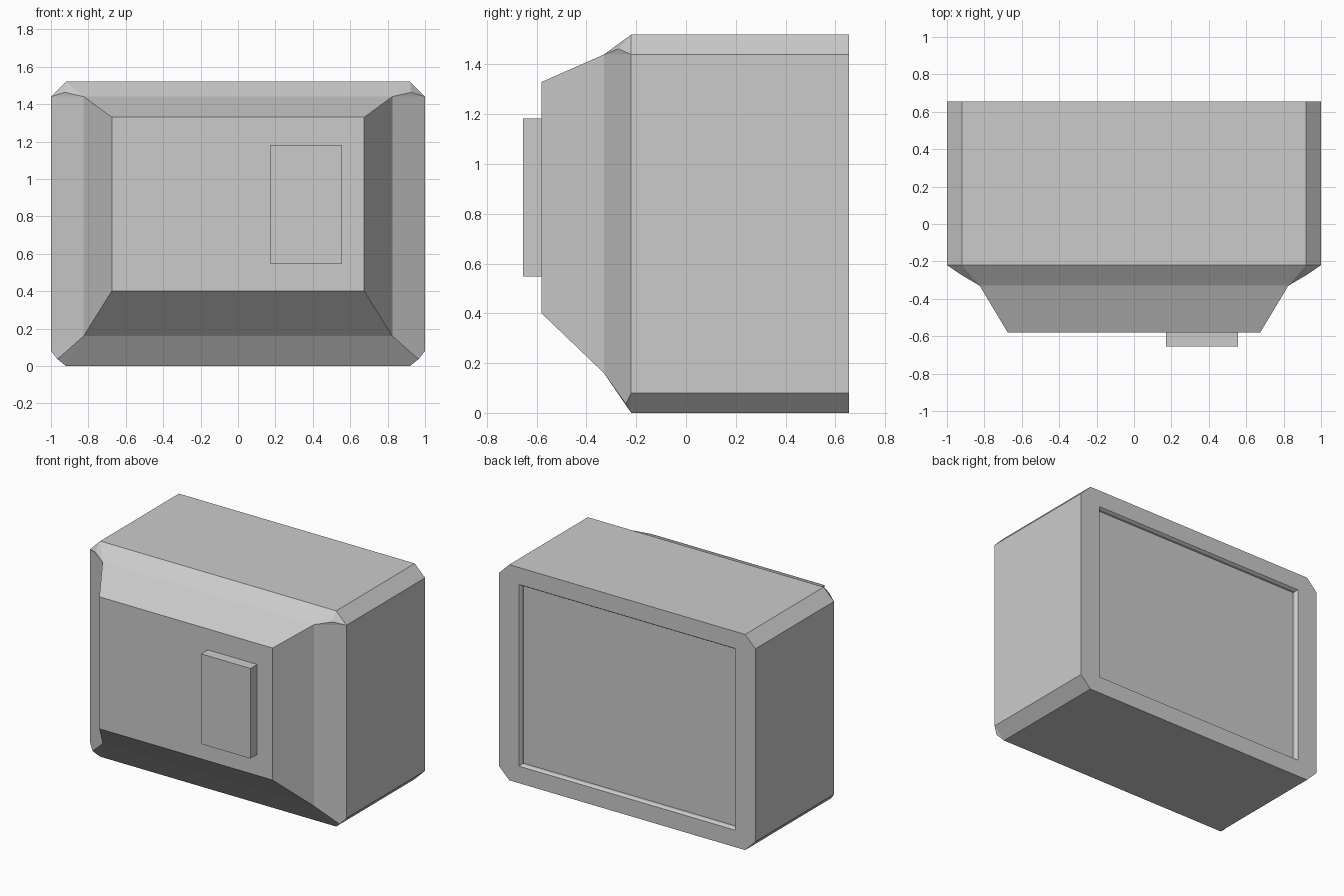
import bpy
import bmesh

if "Cube" in bpy.data.objects:
    bpy.data.objects.remove(bpy.data.objects["Cube"], do_unlink=True)

grey = bpy.data.materials.new("plain grey")
grey.use_nodes = True
grey.diffuse_color = (0.6, 0.6, 0.6, 1)
grey.node_tree.nodes["Principled BSDF"].inputs["Base Color"].default_value = (0.6, 0.6, 0.6, 1)


def finish(name, bm):
    bmesh.ops.recalc_face_normals(bm, faces=bm.faces)
    mesh = bpy.data.meshes.new(name)
    bm.to_mesh(mesh)
    bm.free()
    mesh.materials.append(grey)
    obj = bpy.data.objects.new(name, mesh)
    bpy.context.collection.objects.link(obj)
    return obj


def bridge(bm, a, b):
    for i in range(len(a)):
        j = (i + 1) % len(a)
        bm.faces.new((a[i], a[j], b[j], b[i]))


def rect(bm, half_x, low, high, y):
    corners = ((half_x, low), (half_x, high), (-half_x, high), (-half_x, low))
    return [bm.verts.new((x, y, z)) for x, z in corners]


HEIGHT, CUT = 1.52, 0.08
BACK, SHOULDER = 0.655, -0.22


def octagon(bm, y):
    e, t = 1 - CUT, HEIGHT - CUT
    half = [(e, 0), (1, CUT), (1, t), (e, HEIGHT)]
    points = half + [(-x, z) for x, z in reversed(half)]
    return [bm.verts.new((x, y, z)) for x, z in points]


# Casing: chamfered box with a two-step tapered housing
bm = bmesh.new()
rear = octagon(bm, BACK)
rim = octagon(bm, SHOULDER)
bridge(bm, rear, rim)
step = rect(bm, 0.825, 0.16, 1.44, -0.33)
panel = rect(bm, 0.675, 0.40, 1.33, -0.58)
bridge(bm, step, panel)
bm.faces.new(panel)

# Shoulder slopes, meeting at a small facet on each corner
tips = [bm.verts.new(p) for p in (
    (0.965, -0.242, 0.036), (0.925, -0.271, 1.463),
    (-0.925, -0.271, 1.463), (-0.965, -0.242, 0.036))]
for i in range(4):
    j = (i + 1) % 4
    a, b = rim[2 * i], rim[2 * i + 1]
    c = rim[(2 * i + 2) % 8]
    bm.faces.new((a, b, tips[i]))
    bm.faces.new((b, c, step[j], step[i]))
    # Slivers beside each slope
    bm.faces.new((b, step[i], tips[i]))
    bm.faces.new((a, tips[i], step[i]))

# Bezel around the recessed screen
lip = rect(bm, 0.843, 0.12, 1.40, BACK)
for i in range(4):
    j = (i + 1) % 4
    bm.faces.new((rear[2 * i], rear[2 * i + 1], lip[i]))
    bm.faces.new((rear[2 * i + 1], rear[(2 * i + 2) % 8], lip[j], lip[i]))
slope = rect(bm, 0.833, 0.13, 1.39, BACK - 0.015)
glass = rect(bm, 0.833, 0.13, 1.39, BACK - 0.035)
bridge(bm, lip, slope)
bridge(bm, slope, glass)
bm.faces.new(glass)
finish("casing", bm)

# Raised block on the tapered housing
bm = bmesh.new()
bmesh.ops.create_cube(bm, size=1)
block = finish("connector_block", bm)
block.location = (0.363, -0.6175, 0.865)
block.scale = (0.385, 0.075, 0.635)
